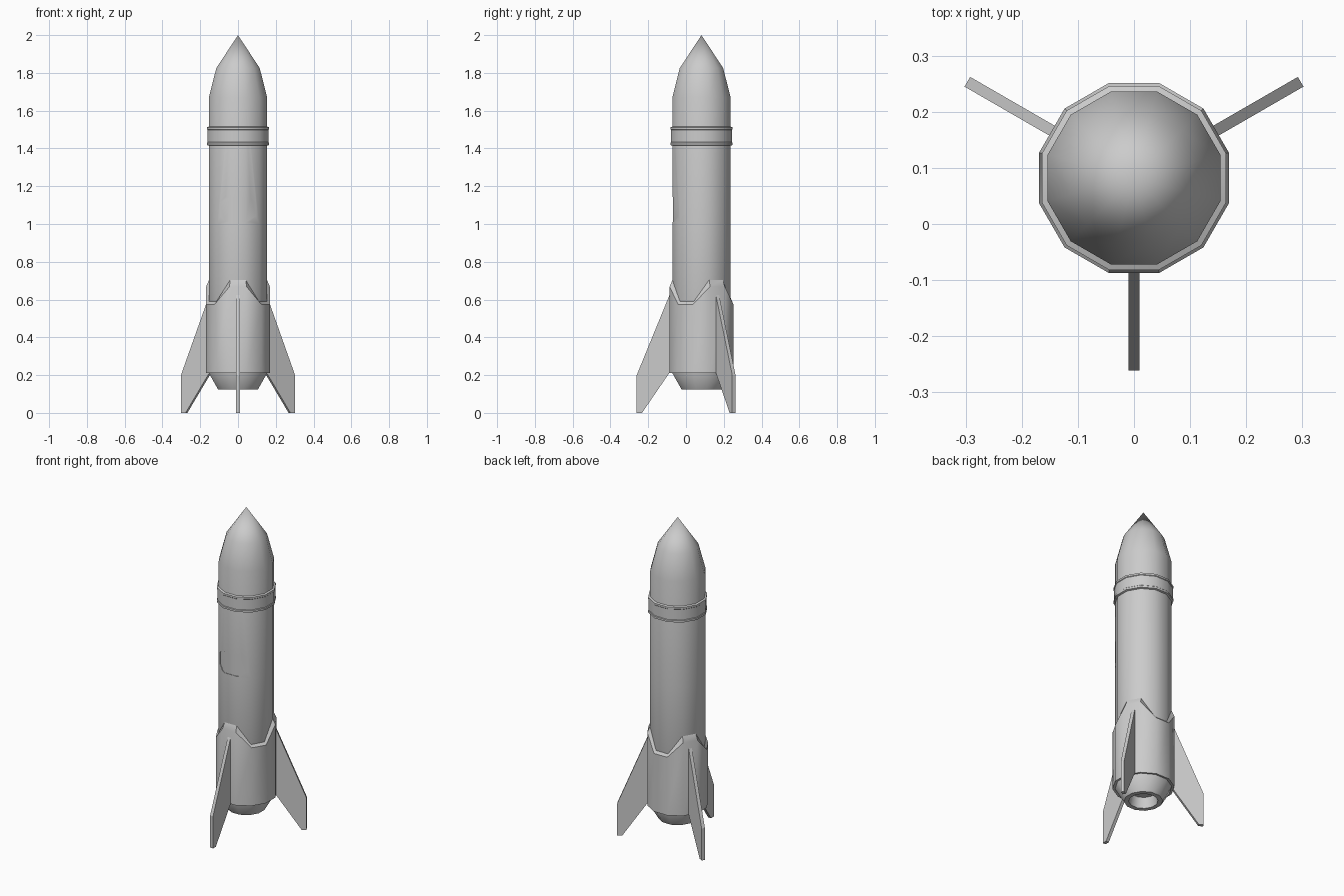
import bpy, bmesh, math
from math import sin, cos, radians

if "Cube" in bpy.data.objects:
    bpy.data.objects.remove(bpy.data.objects["Cube"])

N = 12
YC = 0.082                     # axis of the hull
C15 = cos(radians(15))


def make(name, verts, faces, smooth=True):
    me = bpy.data.meshes.new(name)
    me.from_pydata(verts, [], faces)
    bm = bmesh.new()
    bm.from_mesh(me)
    bmesh.ops.remove_doubles(bm, verts=bm.verts, dist=1e-6)
    bmesh.ops.recalc_face_normals(bm, faces=bm.faces)
    bm.to_mesh(me)
    bm.free()
    ob = bpy.data.objects.new(name, me)
    bpy.context.collection.objects.link(ob)
    if smooth:
        shade(ob)
    return ob


def shade(ob):
    bpy.ops.object.select_all(action='DESELECT')
    ob.select_set(True)
    bpy.context.view_layer.objects.active = ob
    bpy.ops.object.shade_smooth_by_angle(angle=radians(35))


def lathe(name, profile, closed=False, smooth=True):
    """Twelve-sided lathe; profile = (apothem, z) or (apothem, z_at_fin, z_between)."""
    verts, faces = [], []
    for p in profile:
        for k in range(N):
            a = radians(15 + 30 * k)
            r = p[0] / C15
            z = p[1] if k % 4 < 2 else p[-1]
            verts.append((r * cos(a), YC + r * sin(a), z))
    m = len(profile)
    for i in range(m if closed else m - 1):
        j = (i + 1) % m
        for k in range(N):
            q = (k + 1) % N
            if profile[i][0] == 0:
                faces.append((i * N, j * N + q, j * N + k))
                verts[i * N] = (0, YC, profile[i][1])
            elif profile[j][0] == 0:
                faces.append((i * N + k, i * N + q, j * N))
                verts[j * N] = (0, YC, profile[j][1])
            else:
                faces.append((i * N + k, i * N + q, j * N + q, j * N + k))
    ob = make(name, verts, faces, False)
    bm = bmesh.new()
    bm.from_mesh(ob.data)
    loose = [v for v in bm.verts if not v.link_faces]
    bmesh.ops.delete(bm, geom=loose, context='VERTS')
    bm.to_mesh(ob.data)
    bm.free()
    if smooth:
        shade(ob)
    return ob


def prism(name, outline, depth_a, depth_b, to_world, smooth=False):
    n = len(outline)
    verts = [to_world(u, v, d) for d in (depth_a, depth_b) for u, v in outline]
    faces = [tuple(range(n)), tuple(range(n, 2 * n))]
    faces += [(i, (i + 1) % n, n + (i + 1) % n, n + i) for i in range(n)]
    return make(name, verts, faces, smooth)


def subtract(ob, cutter):
    mod = ob.modifiers.new("cut", 'BOOLEAN')
    mod.operation = 'DIFFERENCE'
    mod.solver = 'EXACT'
    mod.object = cutter
    bpy.context.view_layer.objects.active = ob
    bpy.ops.object.modifier_apply(modifier=mod.name)
    bpy.data.objects.remove(cutter)


# hull with nose cone and hollow nozzle
hull = lathe("hull", [(0, 0.19), (0.07, 0.19), (0.08, 0.125), (0.106, 0.125),
                      (0.154, 0.21), (0.154, 1.0), (0.154, 1.67),
                      (0.115, 1.825), (0, 2.0)], smooth=False)

# shallow window recess on the front, following the hull
w, h, c, zc = 0.095, 0.066, 0.03, 1.077
octagon = [(w, h - c), (w - c, h), (c - w, h), (-w, h - c),
           (-w, c - h), (c - w, -h), (w - c, -h), (w, c - h)]
cutter = prism("window_cutter", octagon, -0.2, 0.0,
               lambda u, v, d: (u, d, zc + v))
core = lathe("core_cutter", [(0, 0.8), (0.151, 0.8), (0.151, 1.3), (0, 1.3)],
             smooth=False)
cutter.hide_render = core.hide_render = True
subtract(cutter, core)
subtract(hull, cutter)
shade(hull)

# collar band below the nose
lathe("collar", [(0.150, 1.413), (0.164, 1.418), (0.164, 1.430), (0.161, 1.433),
                 (0.161, 1.498), (0.164, 1.501), (0.164, 1.512), (0.150, 1.518)],
      closed=True)

# engine sleeve, its top edge rising at each fin
lathe("engine_sleeve", [(0.150, 0.215), (0.169, 0.212), (0.169, 0.668, 0.575),
                        (0.153, 0.705, 0.59)], closed=True)

# three fins
fin = [(0.15, 0.665), (0.169, 0.625), (0.343, 0.20), (0.343, 0.0),
       (0.315, 0.0), (0.169, 0.213), (0.15, 0.22)]
for i, deg in enumerate((-90, 30, 150)):
    a = radians(deg)
    prism(f"fin_{i + 1}", fin, -0.01, 0.01,
          lambda r, z, d: (r * cos(a) - d * sin(a), YC + r * sin(a) + d * cos(a), z))
